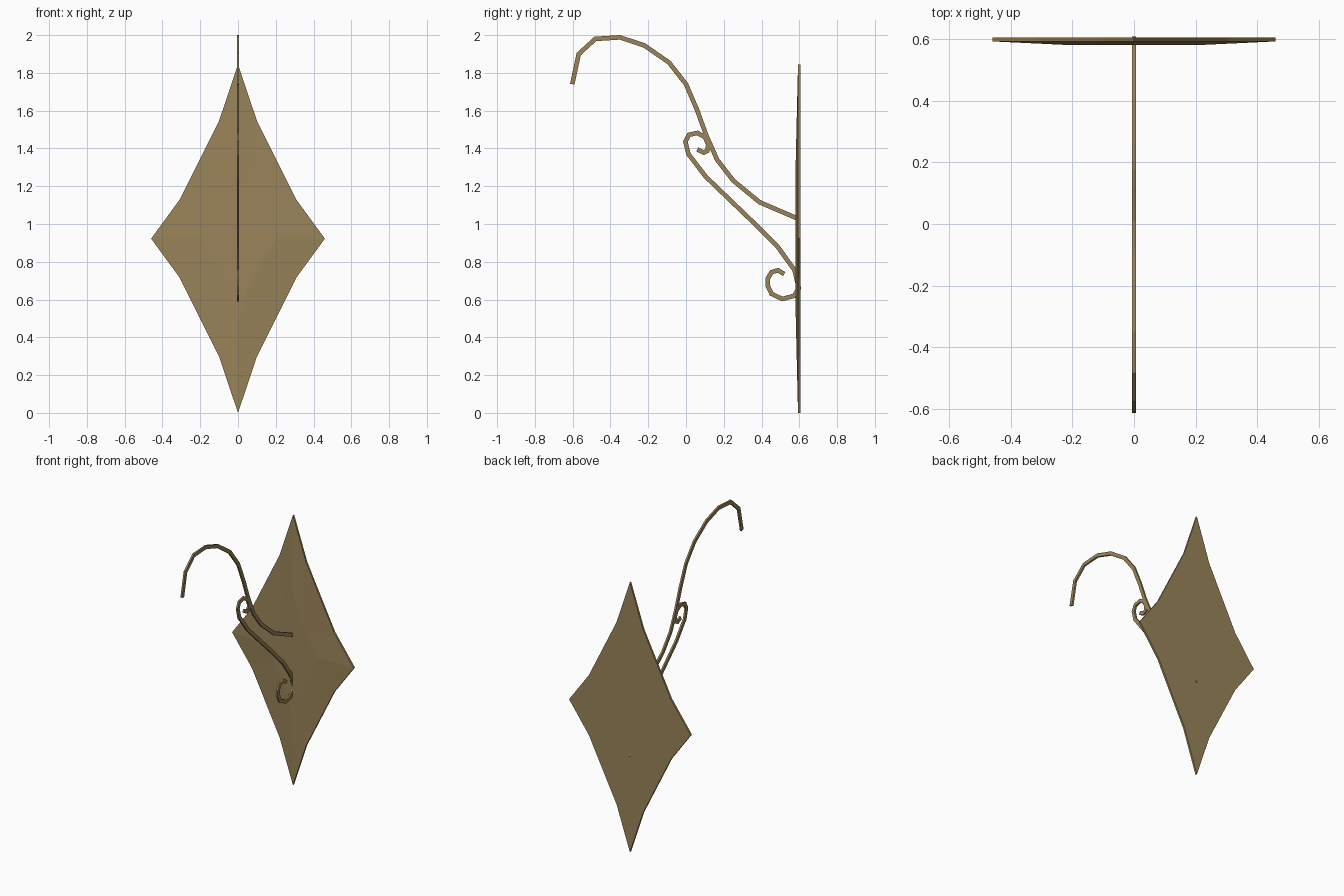
import bpy, bmesh
from mathutils import Vector

if "Cube" in bpy.data.objects:
    bpy.data.objects.remove(bpy.data.objects["Cube"])

brass = bpy.data.materials.new("aged_brass")
brass.diffuse_color = (0.32, 0.23, 0.10, 1)
brass.use_nodes = True
brass.node_tree.nodes["Principled BSDF"].inputs["Base Color"].default_value = brass.diffuse_color


def finish(bm, name):
    bmesh.ops.recalc_face_normals(bm, faces=bm.faces[:])
    mesh = bpy.data.meshes.new(name)
    bm.to_mesh(mesh)
    bm.free()
    mesh.materials.append(brass)
    obj = bpy.data.objects.new(name, mesh)
    bpy.context.collection.objects.link(obj)


def bridge(bm, a, b):
    n = len(a)
    for i in range(n):
        j = (i + 1) % n
        bm.faces.new((a[i], a[j], b[j], b[i]))


def flat_bar(name, path, width=0.024, thick=0.012):
    """Rectangular bar swept along a (y, z) path with mitred corners."""
    pts = [Vector(p) for p in path]
    bm = bmesh.new()
    rings = []
    for i, p in enumerate(pts):
        d0 = (p - pts[max(i - 1, 0)]).normalized()
        d1 = (pts[min(i + 1, len(pts) - 1)] - p).normalized()
        d = (d0 + d1).normalized()
        ref = d1 if d1.length else d0
        n = Vector((-d.y, d.x)) * (width / 2) / max(d.dot(ref), 0.6)
        rings.append([bm.verts.new((x * thick / 2, p.x + s * n.x, p.y + s * n.y))
                      for x, s in ((-1, -1), (1, -1), (1, 1), (-1, 1))])
    for a, b in zip(rings, rings[1:]):
        bridge(bm, a, b)
    bm.faces.new(rings[0])
    bm.faces.new(rings[-1])
    finish(bm, name)


# Diamond wall plate: flat back, slightly raised front centre
mid = 0.9225
quarter = [(0, 0.9225), (0.10, 0.625), (0.31, 0.205), (0.46, 0)]
right = quarter + [(x, -z) for x, z in quarter[-2::-1]]
outline = right + [(-x, z) for x, z in right[-2:0:-1]]
bm = bmesh.new()
rings = [[bm.verts.new((x * s, y, mid + z * s)) for x, z in outline]
         for s, y in ((1, 0.606), (1, 0.593), (0.45, 0.581))]
for a, b in zip(rings, rings[1:]):
    bridge(bm, a, b)
bm.faces.new(rings[0])
bm.faces.new(rings[-1])
finish(bm, "wall_plate")

# Main hook arm
flat_bar("hook_arm", [
    (-0.602, 1.74), (-0.568, 1.90), (-0.48, 1.98), (-0.35, 1.988), (-0.22, 1.945),
    (-0.09, 1.855), (0.0, 1.74), (0.06, 1.60), (0.105, 1.475), (0.165, 1.34),
    (0.25, 1.23), (0.39, 1.115), (0.588, 1.03)])

# Lower brace ending in a scroll at both ends
flat_bar("scroll_brace", [
    (0.06, 1.395), (0.093, 1.378), (0.113, 1.388), (0.118, 1.42), (0.10, 1.46),
    (0.06, 1.482), (0.015, 1.472), (-0.003, 1.435), (0.013, 1.37), (0.105, 1.25),
    (0.235, 1.125), (0.36, 1.005), (0.485, 0.88), (0.575, 0.755), (0.597, 0.66),
    (0.573, 0.62), (0.51, 0.603), (0.453, 0.63), (0.432, 0.675), (0.432, 0.71),
    (0.453, 0.745), (0.487, 0.755), (0.52, 0.735)])
